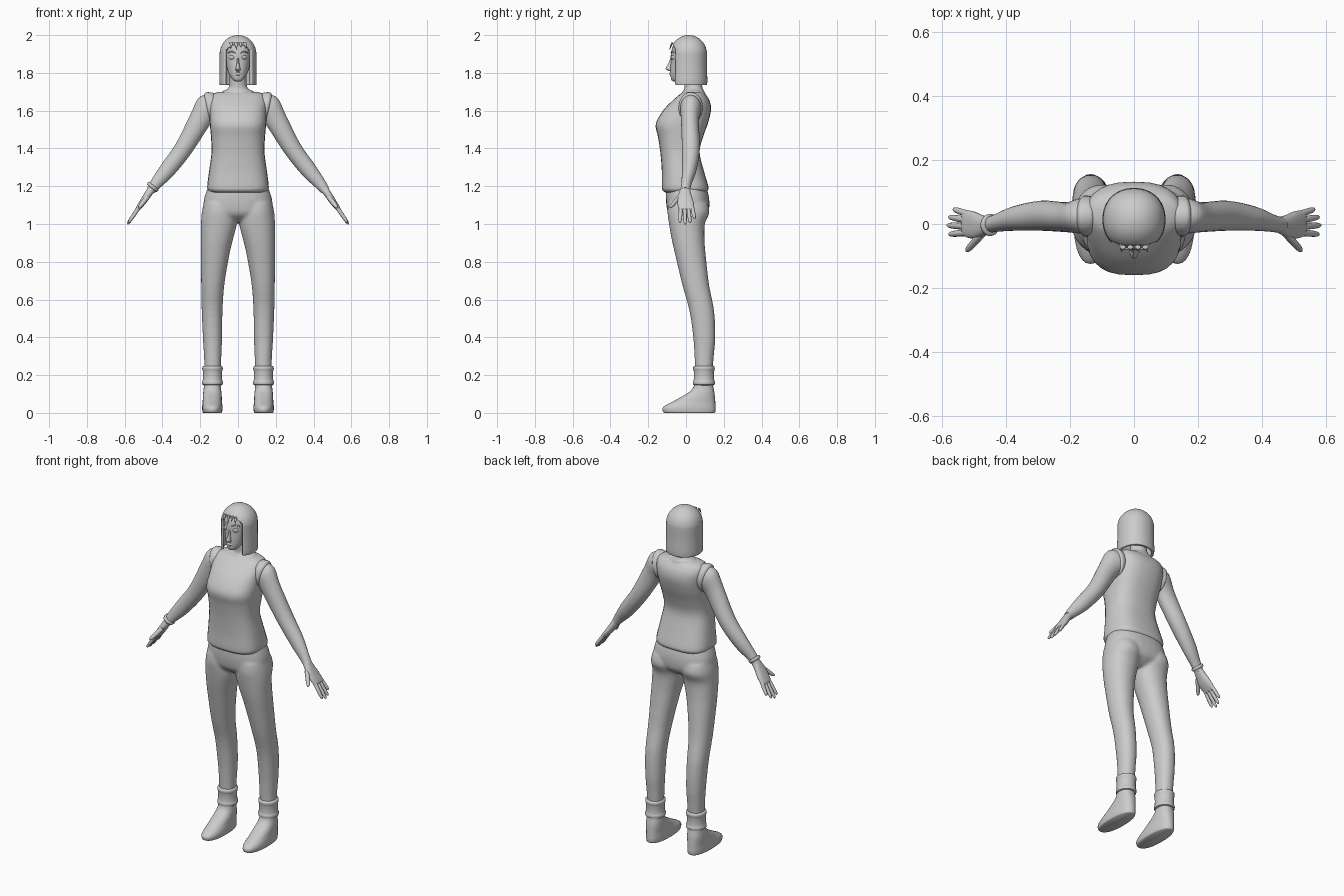
import bpy, bmesh
from math import sin, cos, pi, radians
from mathutils import Vector


def ring(c, u, v, n=2.0, segs=28):
    """Super-ellipse section around c with half-axis vectors u and v."""
    c, u, v = Vector(c), Vector(u), Vector(v)
    out = []
    for i in range(segs):
        a = 2 * pi * i / segs
        f = lambda t: (1 if t > 0 else -1) * abs(t) ** (2 / n)
        out.append(c + u * f(cos(a)) + v * f(sin(a)))
    return out


def slab(z, y0, y1, rx, xc=0.0, n=2.0, segs=28):
    """Horizontal section from y0 to y1, half width rx."""
    return ring((xc, (y0 + y1) / 2, z), (rx, 0, 0), (0, (y1 - y0) / 2, 0), n, segs)


def tube(c, dx, dz, ru, rv, n=2.0, segs=28):
    """Section across a limb that runs along (dx, 0, dz)."""
    d = Vector((dx, 0, dz)).normalized()
    return ring(c, Vector((-d.z, 0, d.x)) * ru, (0, rv, 0), n, segs)


def add_loft(bm, rings, steps=4):
    """Smoothly interpolated skin through the sections, capped."""
    k, rows = len(rings), []
    for i in range(k - 1):
        p0, p1, p2, p3 = (rings[max(0, min(k - 1, i + o))] for o in (-1, 0, 1, 2))
        for s in range(steps):
            t = s / steps
            rows.append([0.5 * (2 * b + (c - a) * t + (2 * a - 5 * b + 4 * c - d) * t * t
                                + (3 * b - a - 3 * c + d) * t ** 3)
                         for a, b, c, d in zip(p0, p1, p2, p3)])
    rows.append(rings[-1])
    rows = [[bm.verts.new(p) for p in r] for r in rows]
    n = len(rows[0])
    for a, b in zip(rows, rows[1:]):
        for i in range(n):
            j = (i + 1) % n
            bm.faces.new((a[i], a[j], b[j], b[i]))
    bm.faces.new(rows[0][::-1])
    bm.faces.new(rows[-1])


def part(name, lofts, mirror=False, steps=4, cut=None, angle=50):
    bm = bmesh.new()
    for rings in lofts:
        add_loft(bm, rings, steps)
    bmesh.ops.recalc_face_normals(bm, faces=bm.faces)
    if cut:
        dead = [f for f in bm.faces if cut(f.calc_center_median())]
        bmesh.ops.delete(bm, geom=dead, context='FACES')
    me = bpy.data.meshes.new(name)
    bm.to_mesh(me)
    bm.free()
    ob = bpy.data.objects.new(name, me)
    bpy.context.collection.objects.link(ob)
    bpy.ops.object.select_all(action='DESELECT')
    ob.select_set(True)
    bpy.context.view_layer.objects.active = ob
    bpy.ops.object.shade_smooth_by_angle(angle=radians(angle))
    if mirror:
        ob.modifiers.new("Mirror", 'MIRROR').use_mirror_merge = False
    return ob


# Sleeveless top
part("top", [[slab(z, a, b, r, n=n) for z, a, b, r, n in (
    (1.168, -.112, .105, .148, 2.7), (1.178, -.124, .116, .158, 2.8), (1.20, -.128, .118, .163, 2.8),
    (1.28, -.128, .095, .153, 2.7), (1.38, -.136, .072, .140, 2.6), (1.46, -.148, .09, .143, 2.6),
    (1.53, -.160, .115, .149, 2.7), (1.60, -.122, .132, .151, 2.6), (1.65, -.075, .126, .153, 2.5),
    (1.685, -.035, .105, .14, 2.4), (1.70, -.012, .09, .10, 2.2))]])

# Armhole bands
part("armhole_band", [[tube((x, .025, 1.615), 1, d, a, b) for x, d, a, b in (
    (.125, 0, .07, .055), (.135, 0, .08, .062), (.155, -.15, .083, .064), (.165, -.2, .072, .055))]],
    mirror=True)

# Neck
part("neck", [[slab(z, a, b, r) for z, a, b, r in (
    (1.67, -.045, .11, .12), (1.70, -.018, .098, .085), (1.72, -.008, .088, .052),
    (1.76, -.01, .082, .045), (1.82, -.01, .085, .047))]])

# Head
part("head", [[slab(z, a, b, r, n=2.2) for z, a, b, r in (
    (1.755, -.068, -.03, .015), (1.765, -.078, -.01, .029), (1.79, -.082, .03, .046),
    (1.82, -.083, .08, .058), (1.86, -.081, .095, .067), (1.90, -.08, .098, .072),
    (1.94, -.07, .095, .072), (1.97, -.045, .075, .055), (1.985, -.02, .05, .03))]])
part("nose", [[slab(z, a, -.065, r) for z, a, r in (
    (1.808, -.084, .009), (1.816, -.101, .014), (1.824, -.108, .012), (1.85, -.094, .007),
    (1.885, -.08, .005))]])
part("lips", [[ring((x, -.080 + abs(x) * .25, 1.795), (0, .008 * s, 0), (0, 0, .009 * s))
               for x, s in ((-.024, .1), (-.012, .8), (0, 1), (.012, .8), (.024, .1))]])
part("eyes", [[ring((x, y, 1.882), (0, .008 * s, 0), (0, 0, .011 * s))
               for x, y, s in ((.018, -.075, .1), (.026, -.074, .8), (.034, -.071, 1), (.044, -.064, .7), (.05, -.058, .1))]],
     mirror=True)
part("eyebrows", [[ring((x, y, z), (0, .005, 0), (0, 0, .003), segs=8)
                   for x, y, z in ((.014, -.077, 1.906), (.034, -.072, 1.913), (.053, -.056, 1.906))]],
     mirror=True)

# Bobbed hair with a face opening
dome = [(1.735, 1.0), (1.76, 1.02), (1.83, 1.0), (1.90, 1.0)] + \
       [(1.90 + .1 * sin(t * pi / 16), cos(t * pi / 16)) for t in range(1, 8)] + [(2.0, .03)]
hair = part("hair", [[slab(z, .014 - .097 * s, .014 + .097 * s, .097 * s, n=2.15, segs=64) for z, s in dome]],
            cut=lambda c: c.z < 1.7355 or (c.y < 0 and abs(c.x) < .07
                                           and c.z < 1.955 - .035 * (c.x / .07) ** 2))
sol = hair.modifiers.new("Thickness", 'SOLIDIFY')
sol.thickness, sol.offset = .014, -1
part("fringe_strands", [[ring(Vector((x, -.072, 1.96)).lerp(Vector((x2, -.088, z)), t),
                              (.009 * (1.05 - t), 0, 0), (0, .006 * (1.05 - t), 0), segs=10)
                         for t in (0, .5, 1)]
                        for x, x2, z in ((-.012, -.006, 1.918), (.012, .016, 1.932), (-.035, -.04, 1.925),
                                         (.035, .043, 1.925))])

# Arms
part("arm", [[tube((x, y, z), dx, dz, a, b) for x, y, z, dx, dz, a, b in (
    (.13, .025, 1.615, 1, 0, .073, .055), (.168, .025, 1.608, .85, -.5, .073, .055),
    (.207, .021, 1.542, .6, -.8, .058, .047), (.29, .026, 1.397, .57, -.82, .048, .047),
    (.375, .017, 1.285, .65, -.76, .043, .038), (.435, .002, 1.213, .65, -.76, .031, .027),
    (.462, -.004, 1.178, .6, -.8, .024, .026))]], mirror=True)
part("wristband", [[tube((-x, -.003, z), -.62, -.78, r, r) for x, z, r in (
    (.446, 1.204, .026), (.448, 1.201, .034), (.455, 1.191, .033), (.457, 1.188, .024))]])

# Hands: palm, four fingers and a thumb
D = Vector((.56, 0, -.83))
def digit(base, tip, r):
    b, t = Vector(base), Vector(tip)
    return [tube(b.lerp(t, s), D.x, D.z, r * w, r * w, segs=12)
            for s, w in ((0, 1), (.5, .98), (.85, .8), (.97, .45), (1, .1))]
palm = [tube((x, y, z), D.x, D.z, a, b, 2.4) for x, y, z, a, b in (
    (.455, -.004, 1.188, .021, .024), (.480, -.006, 1.152, .019, .035),
    (.505, -.003, 1.115, .017, .043), (.530, .002, 1.082, .012, .041), (.535, .003, 1.074, .006, .036))]
fingers = [digit((.522, y0, 1.092), Vector((.522, y1, 1.092)) + D * l, .0105)
           for y0, y1, l in ((.032, .046, .078), (.012, .022, .104), (-.008, -.004, .113), (-.027, -.032, .103))]
thumb = digit((.475, -.03, 1.15), (.525, -.084, 1.085), .013)
part("hand", [palm] + fingers + [thumb], mirror=True)

# Trousers: pelvis and mirrored legs fused into one skin
pelvis = [slab(z, a, b, r, n=2.4) for z, a, b, r in (
    (1.21, -.105, .10, .148), (1.18, -.106, .113, .165), (1.12, -.106, .124, .182),
    (1.06, -.096, .118, .175), (1.03, -.07, .09, .12), (1.01, -.04, .06, .06))]
leg = [slab(z, a, b, (xo - xi) / 2, (xo + xi) / 2, 2.15) for z, a, b, xi, xo in (
    (1.11, -.095, .115, .01, .182), (1.06, -.098, .124, .006, .192), (1.0, -.09, .10, .006, .196),
    (.92, -.076, .098, .026, .197), (.84, -.058, .104, .045, .197), (.68, -.020, .122, .072, .195),
    (.54, .018, .149, .082, .192), (.40, .038, .155, .084, .186), (.30, .045, .147, .088, .18),
    (.225, .048, .141, .09, .178))]
trousers = part("trousers", [pelvis, leg], mirror=True)
rm = trousers.modifiers.new("Fuse", 'REMESH')
rm.mode, rm.voxel_size, rm.use_smooth_shade = 'VOXEL', .008, True
sm = trousers.modifiers.new("Soften", 'SMOOTH')
sm.factor, sm.iterations = .5, 6

# Ankle cuffs
part("ankle_cuff", [[slab(z, .095 - r, .095 + r, r * .95, .135) for z, r in (
    (.145, .042), (.149, .056), (.165, .058), (.175, .054), (.22, .054), (.23, .057),
    (.245, .056), (.249, .046))]], mirror=True, steps=2)

# Shoes
part("shoe", [[slab(z, a, b, r, .136, 2.3) for z, a, b, r in (
    (0, -.112, .150, .048), (.006, -.122, .155, .052), (.025, -.124, .157, .054), (.042, -.105, .156, .053),
    (.06, -.07, .155, .051), (.085, -.025, .153, .050), (.11, .015, .15, .048),
    (.135, .038, .145, .045), (.17, .046, .14, .043))]], mirror=True, angle=60)
